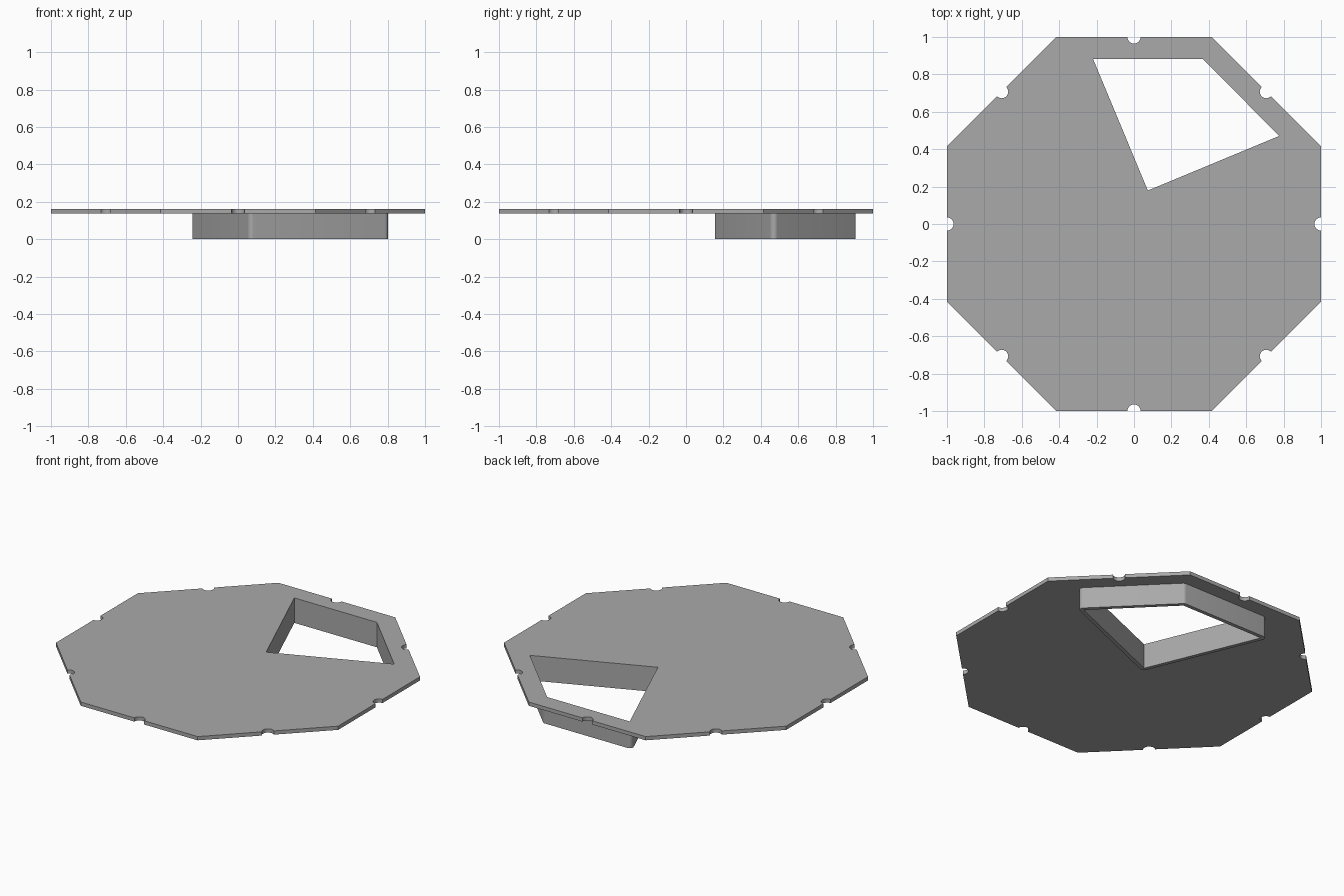
import bpy, bmesh, math
from mathutils import Vector

cube = bpy.data.objects.get("Cube")
if cube:
    bpy.data.objects.remove(cube, do_unlink=True)

PLATE_BOTTOM, PLATE_TOP = 0.136, 0.16
NOTCH, WALL = 0.035, 0.024

grey = bpy.data.materials.new("plain grey")
grey.use_nodes = True
colour = (0.4, 0.4, 0.4, 1)
grey.diffuse_color = colour
grey.node_tree.nodes["Principled BSDF"].inputs["Base Color"].default_value = colour


def arc(centre, radius, start, end, steps):
    """Points along an arc, angles in radians."""
    return [centre + radius * Vector((math.cos(a), math.sin(a)))
            for a in (start + (end - start) * i / steps for i in range(steps + 1))]


def slab(name, outlines, bottom, top):
    """Solid from an outer outline and its holes."""
    bm = bmesh.new()
    for outline in outlines:
        verts = [bm.verts.new((p.x, p.y, bottom)) for p in outline]
        for a, b in zip(verts, verts[1:] + verts[:1]):
            bm.edges.new((a, b))
    bmesh.ops.triangle_fill(bm, use_beauty=True, edges=bm.edges[:])
    result = bmesh.ops.extrude_face_region(bm, geom=bm.faces[:], use_keep_orig=True)
    moved = [v for v in result["geom"] if isinstance(v, bmesh.types.BMVert)]
    bmesh.ops.translate(bm, verts=moved, vec=(0, 0, top - bottom))
    bmesh.ops.recalc_face_normals(bm, faces=bm.faces[:])
    mesh = bpy.data.meshes.new(name)
    bm.to_mesh(mesh)
    bm.free()
    mesh.materials.append(grey)
    obj = bpy.data.objects.new(name, mesh)
    bpy.context.collection.objects.link(obj)
    bpy.ops.object.select_all(action="DESELECT")
    obj.select_set(True)
    bpy.context.view_layer.objects.active = obj
    bpy.ops.object.shade_smooth_by_angle(angle=math.radians(30))
    return obj


# Octagon outline: a half-round notch mid-side, then the corner
octagon = []
for side in range(8):
    angle = side * math.pi / 4
    middle = Vector((math.cos(angle), math.sin(angle)))
    octagon += arc(middle, NOTCH, angle - math.pi / 2, angle - 3 * math.pi / 2, 12)
    corner = angle + math.pi / 8
    octagon.append(Vector((math.cos(corner), math.sin(corner))) / math.cos(math.pi / 8))

# Four-sided opening, counter-clockwise
opening = [Vector(p) for p in
           ((0.074, 0.179), (0.777, 0.471), (0.366, 0.883), (-0.219, 0.883))]

# Outer outline of the collar: the opening grown with rounded corners
collar = []
for i, p in enumerate(opening):
    before, after = p - opening[i - 1], opening[(i + 1) % 4] - p
    start = math.atan2(before.y, before.x) - math.pi / 2
    turn = (math.atan2(after.y, after.x) - math.pi / 2 - start) % (2 * math.pi)
    collar += arc(p, WALL, start, start + turn, 8)

slab("octagonal_plate", [octagon, opening], PLATE_BOTTOM, PLATE_TOP)
slab("opening_collar", [collar, opening], 0, PLATE_BOTTOM)
